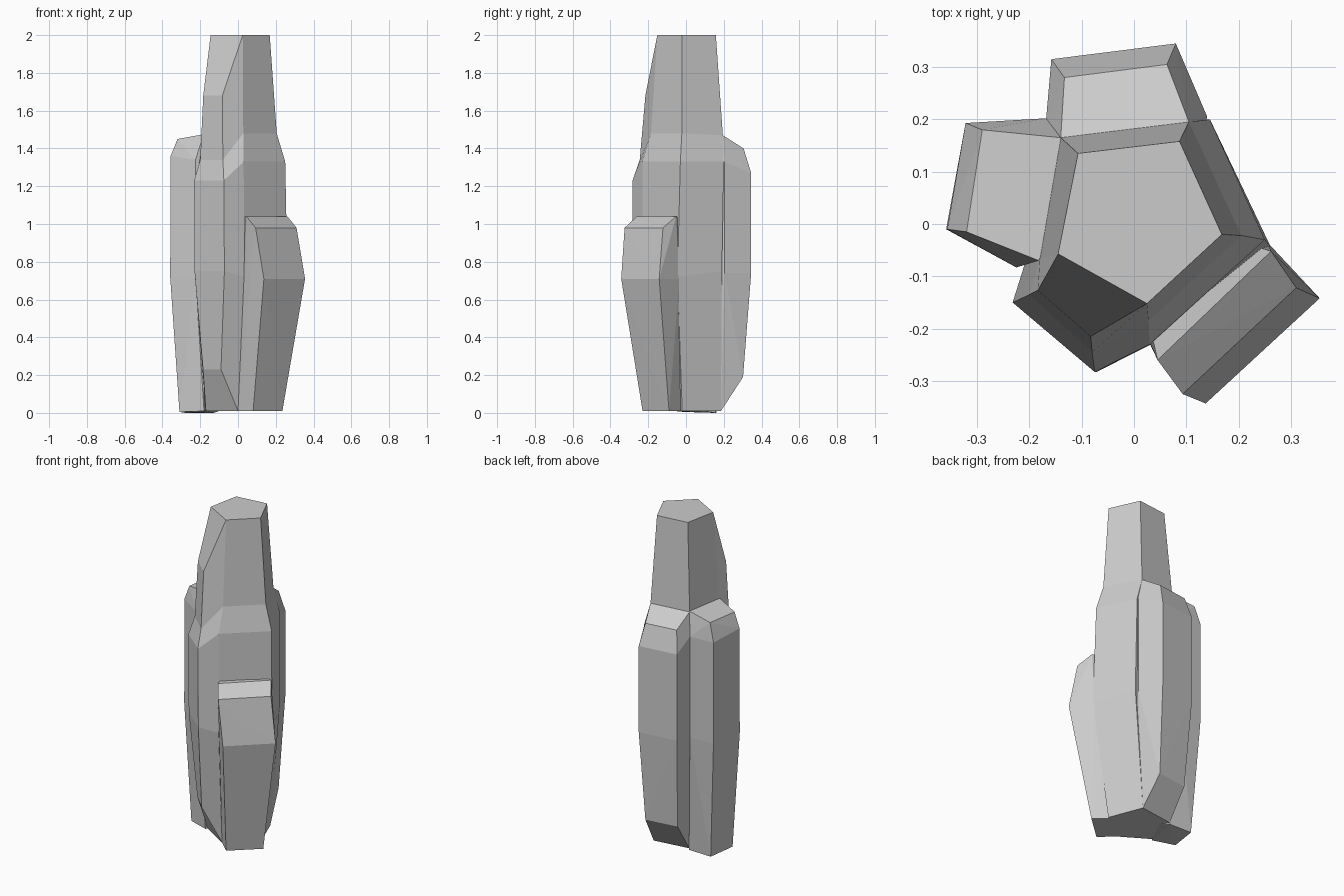
import bpy, bmesh


def finish(bm, name):
    bmesh.ops.recalc_face_normals(bm, faces=bm.faces)
    mesh = bpy.data.meshes.new(name)
    bm.to_mesh(mesh)
    bm.free()
    obj = bpy.data.objects.new(name, mesh)
    bpy.context.collection.objects.link(obj)
    return obj


def hull(name, points):
    """Convex faceted block around the given corner points."""
    bm = bmesh.new()
    verts = [bm.verts.new(p) for p in points]
    res = bmesh.ops.convex_hull(bm, input=verts)
    junk = {v for v in res["geom_interior"] + res["geom_unused"]
            if isinstance(v, bmesh.types.BMVert)}
    bmesh.ops.delete(bm, geom=list(junk), context='VERTS')
    return finish(bm, name)


def loft(name, rings):
    """Seven-sided column; each end has a flat cap and one sloped corner facet."""
    bm = bmesh.new()
    loops = [[bm.verts.new(p) for p in r] for r in rings]
    for lo, hi in zip(loops, loops[1:]):
        for i in range(7):
            j = (i + 1) % 7
            bm.faces.new((lo[i], lo[j], hi[j], hi[i]))
    for r in (loops[0], loops[-1]):
        bm.faces.new([r[i] for i in (0, 1, 2, 3, 6)])
        bm.faces.new([r[i] for i in (3, 4, 5, 6)])
    return finish(bm, name)


# Tall central column: tip, shoulder, waist and base
loft("main_column", [
    [(-.107, .135, 2), (.087, .158, 2), (.168, -.02, 2), (.025, -.152, 2),
     (-.083, -.215, 1.68), (-.184, -.127, 1.68), (-.145, -.057, 2)],
    [(-.14, .165, 1.47), (.105, .195, 1.47), (.205, -.022, 1.48), (.028, -.185, 1.48),
     (-.08, -.245, 1.34), (-.2, -.135, 1.34), (-.18, -.068, 1.47)],
    [(-.14, .165, 1.3), (.145, .2, 1.33), (.25, -.03, 1.33), (.03, -.23, 1.33),
     (-.075, -.283, 1.23), (-.232, -.15, 1.23), (-.21, -.08, 1.3)],
    [(-.14, .165, .72), (.15, .19, .75), (.262, -.045, .72), (.033, -.23, .72),
     (-.072, -.283, .75), (-.23, -.15, .75), (-.21, -.08, .72)],
    [(-.13, .155, .01), (.09, .185, .01), (.17, -.02, .01), (0, -.155, .01),
     (-.09, -.225, .23), (-.185, -.13, .23), (-.17, -.05, .01)],
])

# Back block
hull("back_block", [
    (-.14, .165, 1.47), (.105, .195, 1.47), (-.133, .28, 1.4), (.063, .305, 1.4),
    (-.158, .315, 1.27), (.08, .345, 1.27), (-.168, .2, 1.34), (.14, .205, 1.33),
    (-.158, .315, .74), (.08, .345, .74), (-.168, .2, .74), (.14, .205, .74),
    (-.135, .275, .19), (.065, .302, .19), (-.13, .155, .01), (.09, .185, .01),
    (-.09, .05, 1.45), (.1, .05, 1.45), (-.09, .05, .01), (.1, .05, .01),
])

# Left block
hull("left_block", [
    (-.14, .165, 1.475), (-.182, -.07, 1.475), (-.29, .18, 1.45), (-.32, -.015, 1.45),
    (-.322, .193, 1.34), (-.357, -.01, 1.36), (-.168, .202, 1.34), (-.225, -.083, 1.34),
    (-.322, .193, .72), (-.359, -.01, .72), (-.168, .202, .72), (-.225, -.083, .72),
    (-.28, .16, 0), (-.31, -.01, .005), (-.13, .155, 0), (-.18, -.06, .01),
    (-.1, .1, 1.47), (-.1, .1, .01),
])

# Short front right block
hull("front_right_block", [
    (.262, -.052, 1.04), (.045, -.26, 1.04), (.31, -.122, .98), (.093, -.325, .98),
    (.355, -.142, .71), (.137, -.343, .71), (.235, -.09, .01), (.08, -.23, .01),
    (.16, -.02, 1.04), (.02, -.15, 1.04), (.15, -.02, .01), (0, -.155, .01),
    (.255, -.035, .71), (.033, -.235, .71),
])
